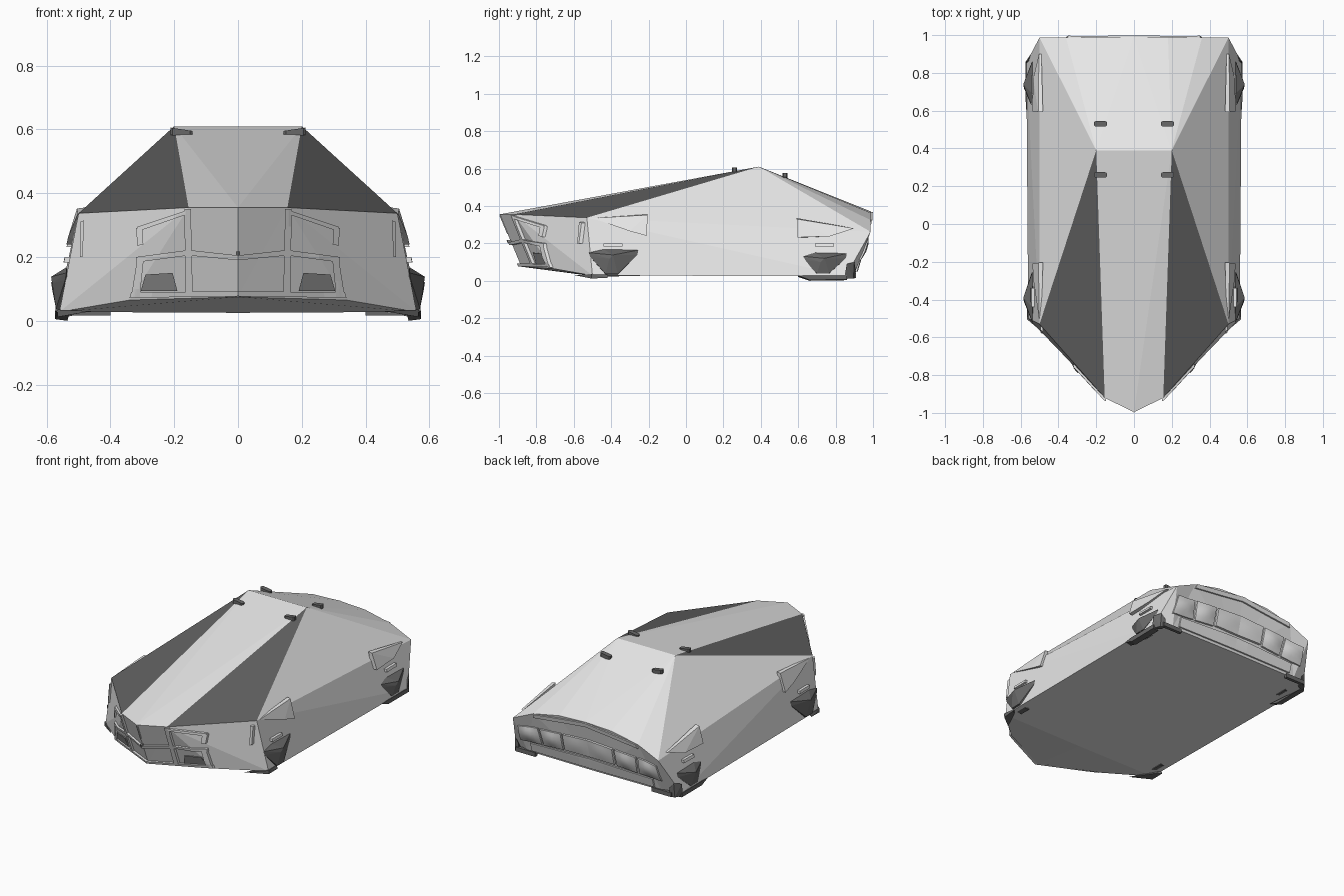
import bpy, bmesh, math
from mathutils import Vector
from mathutils.bvhtree import BVHTree

if "Cube" in bpy.data.objects:
    bpy.data.objects.remove(bpy.data.objects["Cube"])


def material(name, v):
    m = bpy.data.materials.new(name)
    m.diffuse_color = (v, v, v, 1)
    m.use_nodes = True
    m.node_tree.nodes["Principled BSDF"].inputs["Base Color"].default_value = m.diffuse_color
    return m


BODY = material("pale_grey_body", 0.8)
GLASS = material("dark_glass", 0.12)
DARK = material("dark_rubber", 0.14)
LAMP = material("lamp_grey", 0.3)


def finish(name, bm, mats, mirror=True, smooth=False):
    bmesh.ops.recalc_face_normals(bm, faces=bm.faces)
    me = bpy.data.meshes.new(name)
    bm.to_mesh(me)
    bm.free()
    for m in mats:
        me.materials.append(m)
    ob = bpy.data.objects.new(name, me)
    bpy.context.collection.objects.link(ob)
    if mirror:
        mod = ob.modifiers.new("mirror", 'MIRROR')
        mod.use_axis[0] = True
        mod.use_clip = True
        mod.merge_threshold = 0.0005
    if smooth:
        for p in me.polygons:
            p.use_smooth = True
        me.set_sharp_from_angle(angle=math.radians(35))
    return ob


# faceted body shell: named corner points of the right half
P = dict(R=(.2, .39, .61), O=(0, .39, .61), N=(.155, -.92, .355), Z=(0, -.997, .355),
         K=(0, -.88, .075), M=(.34, -.71, .065), B=(.56, -.5, .028), A=(.5, -.53, .337),
         C=(.5, .987, .262), D=(.57, .855, .025), E=(.46, .9, .035), F=(0, .905, .035),
         S=(.36, .987, .325), T=(.18, .99, .362), U=(0, .99, .37), Q=(0, -.5, .025))
SHELL = ("RNZ RZO RCA ABD ADC ANB NMB NKM NZK ORU RTU RST RCS "
         "CDE CES SEF SFT TFU KMBQ QBDEF").split()
FACES = [(f, 0) for f in SHELL] + [("RAN", 1)]
bm = bmesh.new()
vert = {}
for key, co in P.items():
    for s in (1, -1):
        if s == -1 and co[0] == 0:
            vert[key, -1] = vert[key, 1]
        else:
            vert[key, s] = bm.verts.new((co[0] * s, co[1], co[2]))
for f, mi in FACES:
    for s in (1, -1):
        bm.faces.new([vert[k, s] for k in f]).material_index = mi
bmesh.ops.recalc_face_normals(bm, faces=bm.faces)
tree = BVHTree.FromBMesh(bm)
finish("body_shell", bm, [BODY, GLASS], mirror=False)


def hit(a, b, out):
    """Point of the shell seen along a direction, from view coordinates."""
    o = Vector((3 * out[0], a, b)) if out[0] else Vector((a, 3 * out[1], b))
    loc = tree.ray_cast(o, -Vector(out))[0]
    if loc is None:
        o = o - Vector(out) * 2.2
        loc = tree.find_nearest(o)[0]
    return loc


def patch(name, quad, out, mat, t=0.01, bulge=0.0, n=5):
    """Raised plate that follows the shell; quad is drawn in the flat view."""
    bm = bmesh.new()
    q = [Vector(p) for p in quad]
    d = Vector(out)
    top, low = {}, {}
    for i in range(n + 1):
        for j in range(n + 1):
            u, v = i / n, j / n
            p = q[0].lerp(q[1], u).lerp(q[3].lerp(q[2], u), v)
            w = hit(p.x, p.y, out)
            h = t + bulge * math.sin(math.pi * u) * math.sin(math.pi * v)
            top[i, j] = bm.verts.new(w + d * h)
            low[i, j] = bm.verts.new(w - d * 0.006)
    for i in range(n):
        for j in range(n):
            ring = [(i, j), (i + 1, j), (i + 1, j + 1), (i, j + 1)]
            bm.faces.new([top[k] for k in ring])
            bm.faces.new([low[k] for k in reversed(ring)])
    rim = ([(i, 0) for i in range(n)] + [(n, j) for j in range(n)]
           + [(i, n) for i in range(n, 0, -1)] + [(0, j) for j in range(n, 0, -1)])
    for a, b in zip(rim, rim[1:] + rim[:1]):
        bm.faces.new([top[a], low[a], low[b], top[b]])
    return finish(name, bm, [mat], smooth=bulge > 0)


def block(name, pts, mat):
    """Solid wrapped around a few corner points, mirrored to the other side."""
    bm = bmesh.new()
    for p in pts:
        bm.verts.new(p)
    bmesh.ops.convex_hull(bm, input=bm.verts)
    loose = [v for v in bm.verts if not v.link_faces]
    bmesh.ops.delete(bm, geom=loose, context='VERTS')
    return finish(name, bm, [mat])


FRONT, REAR, SIDE = (0, -1, 0), (0, 1, 0), (1, 0, 0)

# front grille bars
BARS = {"grille_cross_bar_inner": ((0, .205), (.155, .222), (.155, .205), (0, .19)),
        "grille_cross_bar_outer": ((.155, .222), (.32, .2), (.32, .183), (.155, .205)),
        "grille_upright_inner": ((.148, .35), (.168, .35), (.165, .08), (.142, .08)),
        "grille_upright_outer": ((.295, .2), (.315, .2), (.335, .075), (.308, .075)),
        "grille_bottom_bar": ((0, .092), (.335, .09), (.34, .072), (0, .077)),
        "grille_top_bar": ((.165, .345), (.315, .295), (.315, .28), (.165, .332)),
        "grille_corner_bar": ((.3, .295), (.32, .29), (.315, .235), (.297, .24))}
for name, quad in BARS.items():
    patch(name, quad, FRONT, BODY, 0.017)

# headlamps and nose details
patch("headlamp_lower", ((.205, .15), (.29, .145), (.305, .093), (.19, .093)), FRONT, LAMP, .008)
patch("nose_strip", ((0, .35), (.006, .35), (.004, .25), (0, .25)), FRONT, BODY, .003)
patch("nose_stud", ((0, .217), (.006, .217), (.006, .203), (0, .203)), FRONT, LAMP, .02)

# thin upright markers on the front corners
patch("corner_marker", ((.483, .315), (.495, .31), (.495, .2), (.487, .2)), FRONT, BODY, .02)

# rear lip, pads and lower bumper
patch("rear_lip", ((0, .367), (.35, .325), (.36, .3), (0, .34)), REAR, BODY, .01)
patch("rear_centre_pad", ((0, .25), (.17, .24), (.17, .135), (0, .135)), REAR, BODY, .015, .006)
patch("rear_side_pad", ((.185, .24), (.33, .23), (.32, .12), (.185, .13)), REAR, BODY, .012, .015)
patch("rear_corner_pad", ((.345, .23), (.475, .215), (.485, .11), (.335, .12)), REAR, BODY, .01, .018)
patch("rear_lower_bumper", ((0, .12), (.42, .105), (.42, .05), (0, .05)), REAR, BODY, .01)

# faceted wheels bulging from the sides: start, peak, end along y, and heights
for name, y0, yc, y1, zt, zb in (("front_wheel", -.52, -.39, -.255, .168, .022),
                                 ("rear_wheel", .615, .74, .86, .15, .025)):
    xs = .538
    block(name, [(xs, y0, zt - .018), (xs, yc - .05, zt), (xs, y1, zt - .004),
                 (xs + .004, y1 - .005, zt - .03), (xs + .004, y0 + .008, zt - .04),
                 (.586, yc, zt - .03), (.583, yc - .02, zt - .05),
                 (.571, yc - .04, zb + .015), (.571, yc + .025, zb + .015),
                 (.5, yc - .04, zb), (.5, yc + .03, zb)], DARK)
    # small ledge above each wheel
    patch(name + "_ledge", ((yc - .05, .2), (yc + .05, .2), (yc + .05, .183), (yc - .05, .183)),
          SIDE, BODY, .016)

# thin dark braces wrapping the body corners
block("rear_corner_skirt", [(.53, .6, .02), (.57, .6, .028), (.535, .66, .0), (.572, .66, .005),
                            (.535, .86, .003), (.574, .86, .006), (.574, .86, .032),
                            (.574, .66, .032)], DARK)
block("rear_corner_brace", [(.572, .845, .01), (.573, .86, .09), (.545, .9, .1), (.55, .895, .012),
                            (.52, .905, .07), (.52, .905, .015), (.52, .87, .015)], DARK)
block("rear_under_brace", [(x, y, z) for x in (.4, .535) for y in (.89, .91)
                           for z in (.016, .042)], DARK)
block("front_corner_brace", [(.565, -.505, .012), (.568, -.42, .016), (.46, -.595, .03),
                             (.54, -.44, .016), (.566, -.505, .035), (.56, -.42, .035),
                             (.47, -.575, .03)], DARK)

# wedge-shaped side vents
block("front_side_vent", [(.482, -.205, .355), (.505, -.205, .352), (.538, -.21, .24),
                          (.5, -.21, .24), (.532, -.3, .265), (.503, -.5, .335), (.49, -.5, .335)], BODY)
block("rear_side_vent", [(.482, .592, .335), (.507, .592, .33), (.538, .597, .232),
                         (.5, .597, .23), (.534, .77, .238), (.503, .9, .28), (.49, .9, .28)], BODY)

# roof clips
for name, y, z in (("front_roof_clip", .26, .59), ("rear_roof_clip", .53, .561)):
    block(name, [(x, y + dy, z + dz + (x - .18) * .15)
                 for x, w in ((.143, .008), (.15, .014), (.205, .014), (.212, .008))
                 for dy in (-w, w) for dz in (-.012, .011)], DARK)
